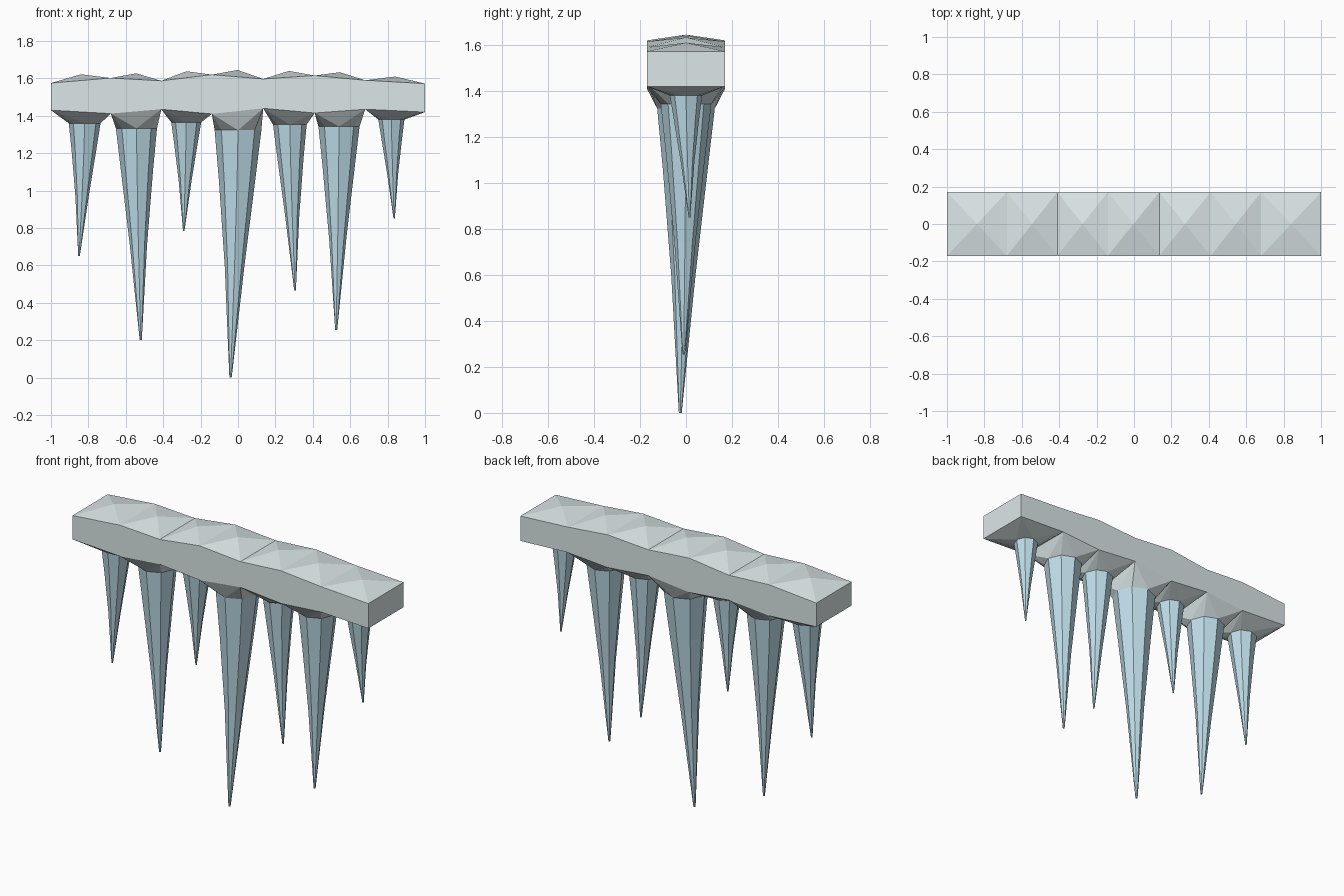
import bpy, bmesh
from math import sin, cos, pi

if "Cube" in bpy.data.objects:
    bpy.data.objects.remove(bpy.data.objects["Cube"])

W = 0.17      # half depth of the slab
SIDES = 8

# cell boundaries along the slab: x, top z, bottom z
cuts = [(-1, 1.575, 1.43), (-.68, 1.602, 1.412), (-.41, 1.587, 1.435),
        (-.14, 1.62, 1.41), (.135, 1.597, 1.44), (.41, 1.615, 1.415),
        (.68, 1.59, 1.435), (1, 1.572, 1.42)]
peaks = [1.622, 1.627, 1.638, 1.645, 1.64, 1.633, 1.61]

# icicles: root x, root radius, root z, tip x, tip y, tip z
icicles = [(-.82, .085, 1.36, -.85, 0, .65), (-.543, .11, 1.333, -.52, -.01, .2),
           (-.277, .08, 1.365, -.29, .01, .785), (0, .125, 1.323, -.04, -.025, 0),
           (.277, .09, 1.353, .305, 0, .465), (.54, .11, 1.343, .525, -.01, .255),
           (.82, .07, 1.38, .835, .015, .85)]


def finish(bm, name, color):
    bmesh.ops.recalc_face_normals(bm, faces=bm.faces)
    me = bpy.data.meshes.new(name)
    bm.to_mesh(me)
    bm.free()
    mat = bpy.data.materials.new(name + "_ice")
    mat.diffuse_color = (*color, 1)
    mat.use_nodes = True
    mat.node_tree.nodes["Principled BSDF"].inputs["Base Color"].default_value = mat.diffuse_color
    me.materials.append(mat)
    ob = bpy.data.objects.new(name, me)
    bpy.context.collection.objects.link(ob)


def ring(bm, cx, cy, z, r):
    return [bm.verts.new((cx + r * cos(2 * pi * k / SIDES),
                          cy + r * sin(2 * pi * k / SIDES), z)) for k in range(SIDES)]


# frosted slab: faceted pyramid top, flat sides, sockets flaring into each icicle
bm = bmesh.new()
rows = [[bm.verts.new(p) for p in ((x, -W, b), (x, W, b), (x, W, t), (x, -W, t))]
        for x, t, b in cuts]
bm.faces.new(rows[0])
bm.faces.new(rows[-1])
for i, (a, b) in enumerate(zip(rows, rows[1:])):
    bm.faces.new((a[0], b[0], b[3], a[3]))
    bm.faces.new((a[1], b[1], b[2], a[2]))
    apex = bm.verts.new(((cuts[i][0] + cuts[i + 1][0]) / 2, 0, peaks[i]))
    top = [a[3], b[3], b[2], a[2]]
    for k in range(4):
        bm.faces.new((top[k], top[(k + 1) % 4], apex))
    cx, r, z = icicles[i][:3]
    rim = ring(bm, cx, 0, z, r)
    corners = [b[1], a[1], a[0], b[0]]      # at 45, 135, 225, 315 degrees
    for k, c in enumerate(corners):
        m = 2 * k + 1
        bm.faces.new((c, rim[m - 1], rim[m]))
        bm.faces.new((c, rim[m], rim[(m + 1) % SIDES]))
        bm.faces.new((c, corners[(k + 1) % 4], rim[(m + 1) % SIDES]))
    bm.faces.new(rim)
finish(bm, "frost_slab", (.72, .80, .81))

# tapering eight-sided icicles
for i, (cx, r, z, tx, ty, tz) in enumerate(icicles):
    bm = bmesh.new()
    loops = []
    for t, s in ((0, 1), (.2, .78), (.55, .42), (1, .05)):
        d = t ** 1.3
        loops.append(ring(bm, cx + (tx - cx) * d, ty * d, z + (tz - z) * t, r * s))
    for lo, hi in zip(loops, loops[1:]):
        for k in range(SIDES):
            n = (k + 1) % SIDES
            bm.faces.new((lo[k], lo[n], hi[n], hi[k]))
    bm.faces.new(loops[0])
    bm.faces.new(loops[-1])
    finish(bm, f"icicle_{i + 1}", (.52, .73, .82))
